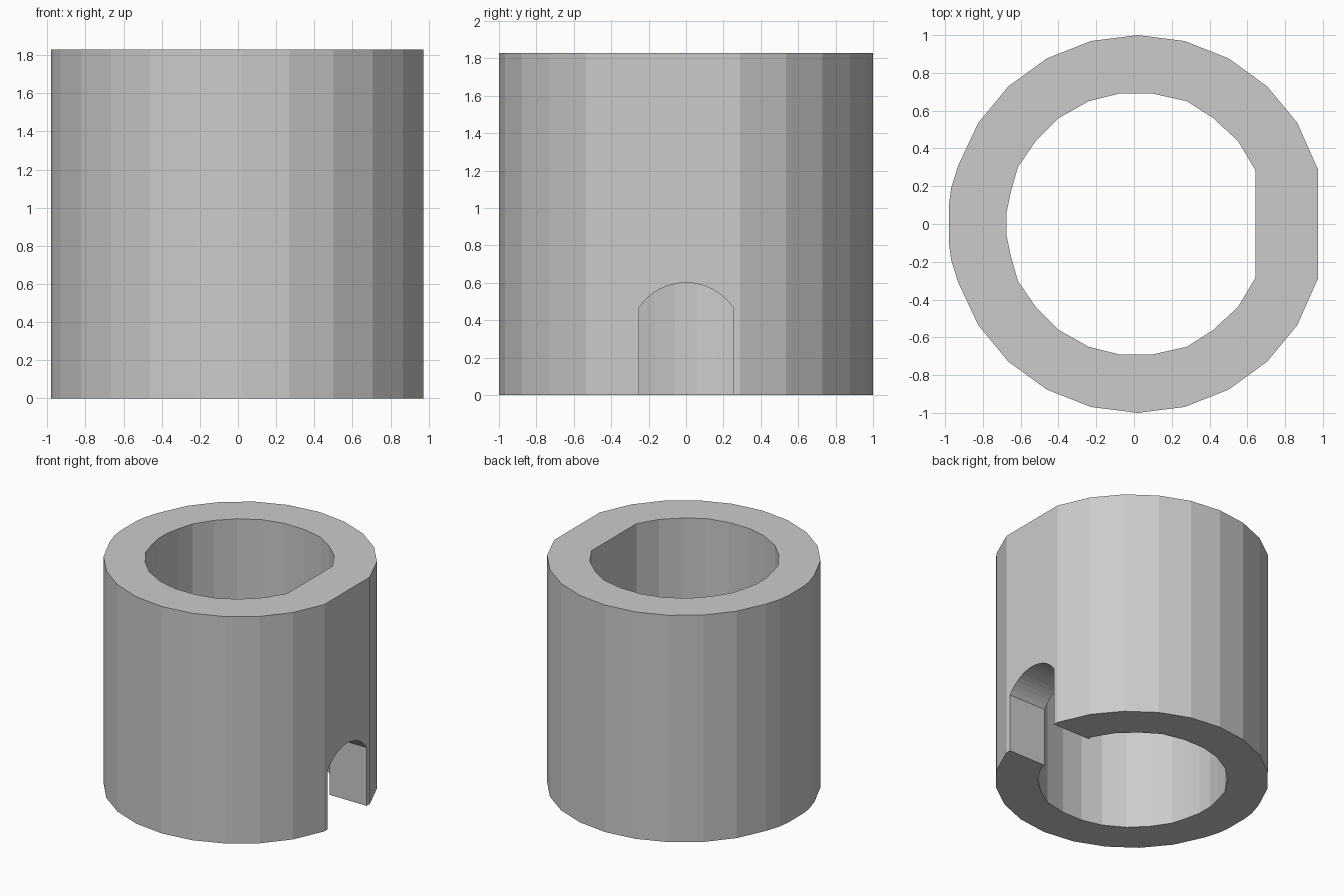
import bpy, bmesh, math

if "Cube" in bpy.data.objects:
    bpy.data.objects.remove(bpy.data.objects["Cube"])

H = 1.83  # sleeve height

# Half outlines (y >= 0), running from the flat on the right round to the left
outer = [(0.973, 0.29)]
outer += [(0.02 + math.cos(math.radians(a)), math.sin(math.radians(a)))
          for a in (32.4, 46.8, 61.2, 75.6, 90, 104.4, 118.8, 133.2, 147.6, 162)]
outer += [(-0.968, 0.19), (-0.98, 0.1)]
inner = [(0.642, 0.287), (0.55, 0.44), (0.42, 0.56), (0.28, 0.65), (0.1, 0.69),
         (0.01, 0.69), (-0.08, 0.69), (-0.24, 0.65), (-0.4, 0.56),
         (-0.52, 0.44), (-0.615, 0.3), (-0.652, 0.17), (-0.675, 0.06)]


def mirrored(half):
    return half + [(x, -y) for x, y in reversed(half)]


def finish(bm, name):
    bmesh.ops.recalc_face_normals(bm, faces=bm.faces)
    me = bpy.data.meshes.new(name)
    bm.to_mesh(me)
    bm.free()
    ob = bpy.data.objects.new(name, me)
    bpy.context.collection.objects.link(ob)
    return ob


# Round sleeve with a flat on its right side
bm = bmesh.new()
rings = [[bm.verts.new((x, y, z)) for x, y in mirrored(half)]
         for half, z in ((outer, 0), (outer, H), (inner, H), (inner, 0))]
n = len(rings[0])
for k in range(4):
    a, b = rings[k], rings[(k + 1) % 4]
    for i in range(n):
        j = (i + 1) % n
        bm.faces.new((a[i], a[j], b[j], b[i]))
sleeve = finish(bm, "sleeve")

# Arched opening through the flat side
R, w, top = 0.305, 0.25, 0.6
reach = math.asin(w / R)
arch = [(-w, -0.2)]
for i in range(17):
    t = -reach + 2 * reach * i / 16
    arch.append((R * math.sin(t), top - R + R * math.cos(t)))
arch.append((w, -0.2))
bm = bmesh.new()
face = bm.faces.new([bm.verts.new((0.4, y, z)) for y, z in arch])
ext = bmesh.ops.extrude_face_region(bm, geom=[face])
bmesh.ops.translate(bm, vec=(0.8, 0, 0),
                    verts=[v for v in ext["geom"] if isinstance(v, bmesh.types.BMVert)])
cutter = finish(bm, "arch_cutter")
cutter.hide_render = True

# Cut the opening, then drop the cutter
mod = sleeve.modifiers.new("arch_opening", "BOOLEAN")
mod.operation = "DIFFERENCE"
mod.solver = "EXACT"
mod.object = cutter
bpy.context.view_layer.objects.active = sleeve
sleeve.select_set(True)
bpy.ops.object.modifier_apply(modifier=mod.name)
bpy.data.objects.remove(cutter)
